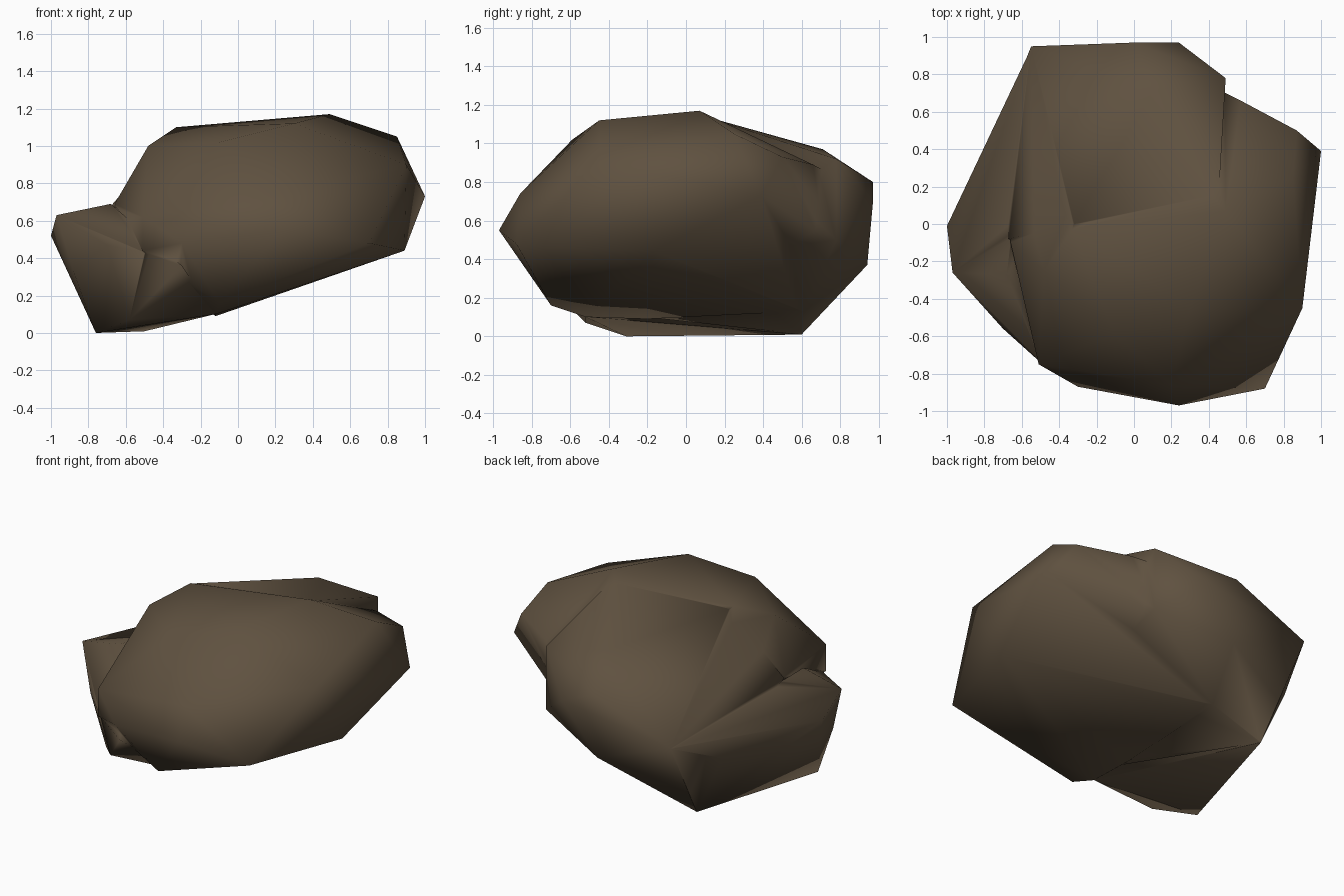
import bpy, bmesh

if "Cube" in bpy.data.objects:
    bpy.data.objects.remove(bpy.data.objects["Cube"])

# One earthy brown for the whole rock
brown = bpy.data.materials.new("earth brown")
brown.diffuse_color = (0.115, 0.083, 0.051, 1)
brown.use_nodes = True
brown.node_tree.nodes["Principled BSDF"].inputs["Base Color"].default_value = brown.diffuse_color


def hull(name, corners):
    """Faceted boulder lump: the convex hull of a few corner points, smooth shaded."""
    bm = bmesh.new()
    for c in corners:
        bm.verts.new(c)
    bmesh.ops.convex_hull(bm, input=bm.verts[:])
    bmesh.ops.delete(bm, geom=[v for v in bm.verts if not v.link_faces], context='VERTS')
    bmesh.ops.recalc_face_normals(bm, faces=bm.faces[:])
    for f in bm.faces:
        f.smooth = True
    me = bpy.data.meshes.new(name)
    bm.to_mesh(me)
    bm.free()
    me.materials.append(brown)
    ob = bpy.data.objects.new(name, me)
    bpy.context.collection.objects.link(ob)
    return ob


# Main body: crown, front face, right shoulder and underside corners
boulder = hull("boulder", [
    (.49, .07, 1.17), (-.33, -.03, 1.10), (.3, -.45, 1.12), (-.48, -.25, 1.0), (-.1, -.59, 1.02),
    (.24, -.97, .55), (.2, -.86, .74), (-.3, -.87, .48), (-.51, -.75, .44), (-.51, -.75, .62),
    (.7, -.88, .48), (.9, -.45, .9), (.89, -.17, .44), (-.1, -.7, .16), (-.12, -.52, .1),
    (-.12, -.2, .09), (-.12, .6, .13), (1, .39, .73), (.87, .5, .93), (.85, .25, 1.05),
    (.57, .66, .89), (0, .93, .38), (.05, .92, .75), (-.66, -.1, .69), (-.65, .55, .45),
])

# Back lump behind the crown
back = hull("back_lump", [
    (.45, .1, 1.14), (-.32, 0, 1.09), (.1, .71, .97), (0, .97, .8), (.24, .97, .7),
    (.49, .78, .92), (.49, .78, .5), (-.55, .95, .58), (-.69, .6, .42), (0, .94, .37),
    (-.5, .6, .01), (-.11, .61, .128), (-.13, -.3, .11), (-.67, -.08, .69), (.4, 0, .4),
])

# Low lump jutting out to the left, carrying the base
left = hull("left_lump", [
    (-1, -.01, .52), (-.97, -.26, .63), (-.68, -.27, .69), (-.88, -.3, .33), (-.76, -.31, 0),
    (-.5, .601, .009), (-.58, -.52, .07), (-.7, -.56, .47), (-.69, .602, .42),
    (-.548, .945, .575), (-.12, -.521, .101), (-.3, -.82, .36), (-.5, -.74, .43),
])

# Fuse the lumps into one rock skin
for lump in (back, left):
    mod = boulder.modifiers.new("fuse", 'BOOLEAN')
    mod.operation, mod.object, mod.solver = 'UNION', lump, 'EXACT'
bpy.context.view_layer.update()
fused = bpy.data.meshes.new_from_object(boulder.evaluated_get(bpy.context.evaluated_depsgraph_get()))
boulder.modifiers.clear()
boulder.data = fused
for lump in (back, left):
    bpy.data.objects.remove(lump)
